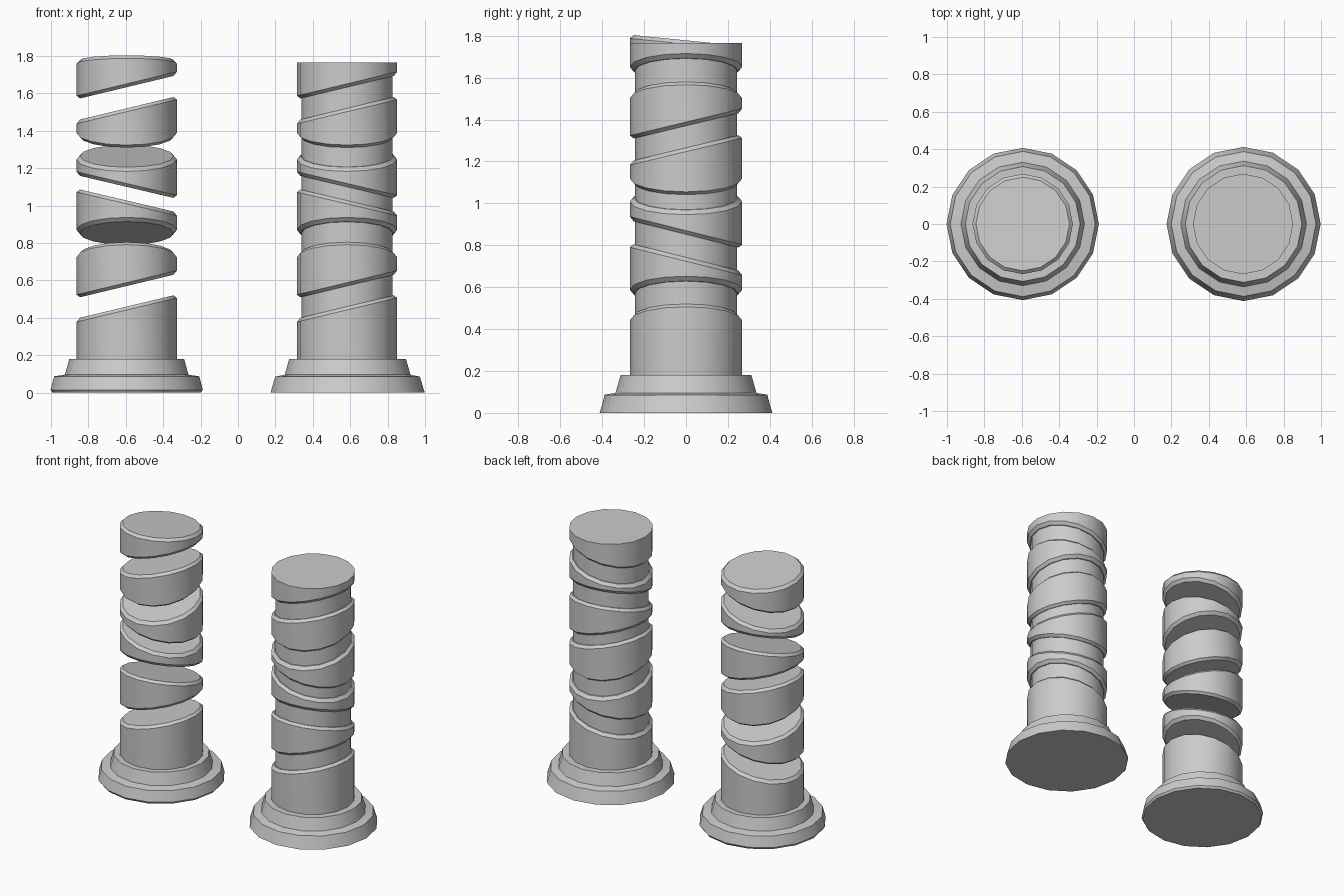
import bpy, bmesh
from math import cos, sin, pi

if "Cube" in bpy.data.objects:
    bpy.data.objects.remove(bpy.data.objects["Cube"])

SIDES = 16
R = 0.268       # column radius
CH = 0.018      # chamfer size
FLAT = (0, 0)


def loft(name, cx, rings):
    """Solid from stacked polygon rings: (radius, height, (slope_x, slope_y))."""
    bm = bmesh.new()
    loops = []
    for r, z, (sx, sy) in rings:
        loop = []
        for i in range(SIDES):
            a = 2 * pi * i / SIDES
            x, y = r * cos(a), r * sin(a)
            loop.append(bm.verts.new((x, y, z + sx * x + sy * y)))
        loops.append(loop)
    for lo, hi in zip(loops, loops[1:]):
        for i in range(SIDES):
            j = (i + 1) % SIDES
            bm.faces.new((lo[i], lo[j], hi[j], hi[i]))
    bm.faces.new(loops[0][::-1])
    bm.faces.new(loops[-1])
    me = bpy.data.meshes.new(name)
    bm.to_mesh(me)
    bm.free()
    ob = bpy.data.objects.new(name, me)
    ob.location.x = cx
    bpy.context.collection.objects.link(ob)
    bpy.ops.object.select_all(action='DESELECT')
    bpy.context.view_layer.objects.active = ob
    ob.select_set(True)
    bpy.ops.object.shade_smooth_by_angle(angle=pi / 6)
    return ob


# Slanted slots between segments: lower height, upper height, slope
SLOTS = [
    (0.46, 0.57, (0.24, 0)),
    (0.742, 0.852, (0, -0.25)),
    (1.027, 1.10, (-0.235, 0)),
    (1.265, 1.37, (0, 0.24)),
    (1.52, 1.633, (0.24, 0)),
]


def segments(prefix, cx, top, top_slope, top_chamfer):
    """Column pieces separated by the slots."""
    bottom, slope, c0 = 0.17, FLAT, 0
    ends = [(lo, s, CH, hi) for lo, hi, s in SLOTS] + [(top, top_slope, top_chamfer, 0)]
    for n, (z, s, c1, nxt) in enumerate(ends):
        rings = [(R, bottom + c0, slope), (R, z - c1, s)]
        if c0:
            rings.insert(0, (R - c0, bottom, slope))
        if c1:
            rings.append((R - c1, z, s))
        loft(f"{prefix}_segment_{n + 1}", cx, rings)
        bottom, slope, c0 = nxt, s, CH


# Left column: floating slices on a stepped base
LX, RX = -0.595, 0.586
loft("left_base", LX, [(r, z, FLAT) for r, z in (
    (0.397, 0), (0.407, 0.015), (0.388, 0.087), (0.33, 0.096), (0.307, 0.18))])
segments("left", LX, 1.778, (0, -0.1), CH)

# Right column: the same slices around a solid core
loft("right_base", RX, [(r, z, FLAT) for r, z in (
    (0.412, 0), (0.387, 0.085), (0.336, 0.096), (0.312, 0.18))])
segments("right", RX - 0.003, 1.766, FLAT, 0)
loft("right_core", RX - 0.003, [(0.244, 0.2, FLAT), (0.244, 1.74, FLAT)])
